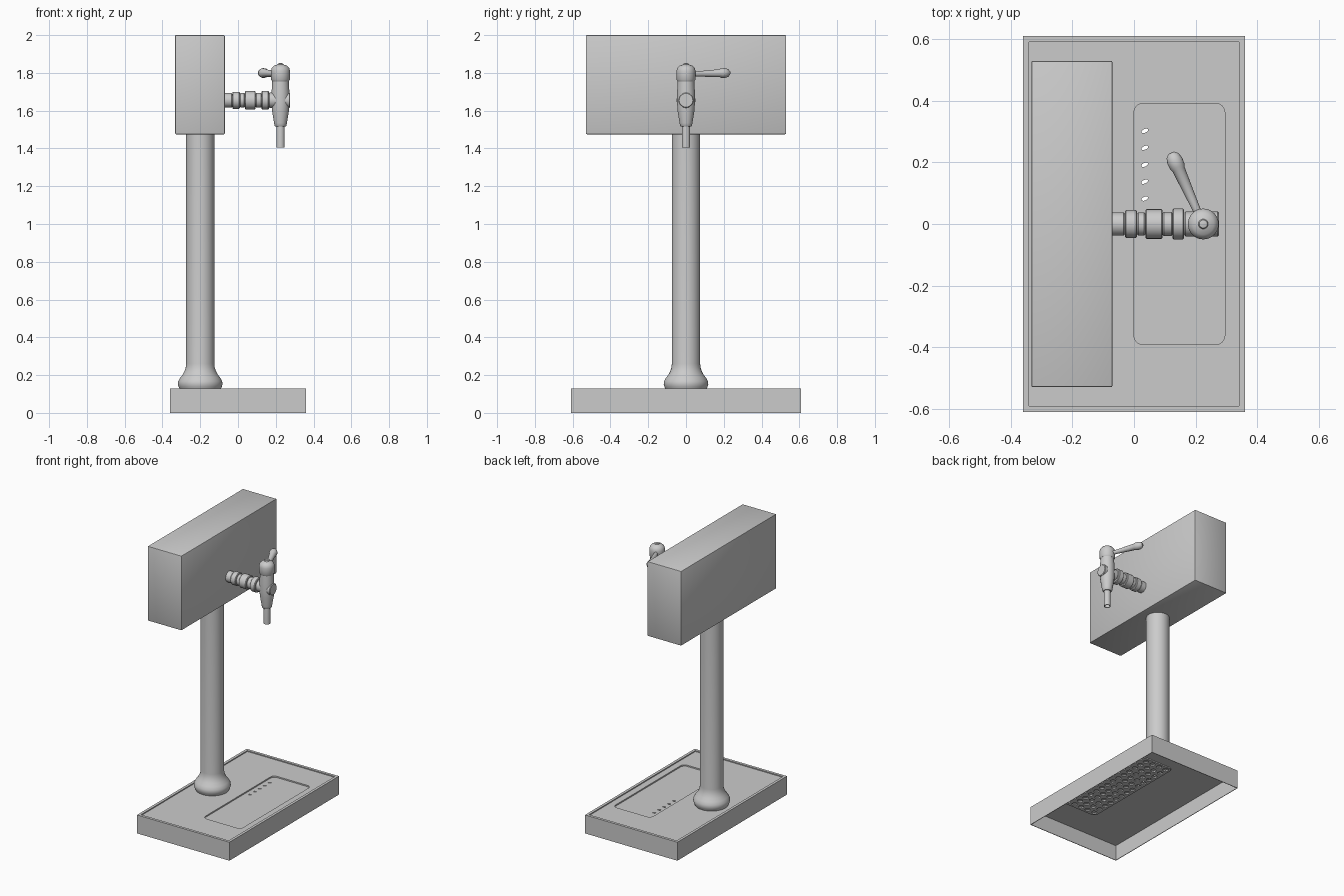
import bpy, bmesh, math
from mathutils import Vector, Matrix

cube = bpy.data.objects.get("Cube")
if cube:
    bpy.data.objects.remove(cube, do_unlink=True)

GREY = (0.6, 0.6, 0.6, 1)
metal = bpy.data.materials.new("plain grey")
metal.use_nodes = True
metal.diffuse_color = GREY
metal.node_tree.nodes["Principled BSDF"].inputs["Base Color"].default_value = GREY


def finish(name, bm, smooth=True):
    bmesh.ops.recalc_face_normals(bm, faces=bm.faces)
    mesh = bpy.data.meshes.new(name)
    bm.to_mesh(mesh)
    bm.free()
    mesh.materials.append(metal)
    obj = bpy.data.objects.new(name, mesh)
    bpy.context.collection.objects.link(obj)
    if smooth:
        bpy.ops.object.select_all(action="DESELECT")
        obj.select_set(True)
        bpy.context.view_layer.objects.active = obj
        bpy.ops.object.shade_smooth_by_angle(angle=math.radians(35))
    return obj


def box(name, lo, hi, bevel=0, upright_only=False, segments=2):
    bm = bmesh.new()
    lo, hi = Vector(lo), Vector(hi)
    bmesh.ops.create_cube(bm, size=1, matrix=Matrix.Translation((lo + hi) / 2)
                          @ Matrix.Diagonal((*(hi - lo), 1)))
    if bevel:
        edges = [e for e in bm.edges if not upright_only
                 or abs(e.verts[0].co.z - e.verts[1].co.z) > 1e-4]
        bmesh.ops.bevel(bm, geom=edges, offset=bevel, segments=segments,
                        profile=0.5, affect="EDGES")
    return finish(name, bm, bevel > 0)


def lathe(name, profile, origin, axis=(0, 0, 1), sides=32):
    """Turn (radius, distance) points around an axis, capping both ends."""
    bm = bmesh.new()
    turn = Vector(axis).to_track_quat("Z", "Y").to_matrix()
    rings = []
    for r, d in profile:
        rings.append([bm.verts.new(Vector(origin) + turn @ Vector(
            (r * math.cos(math.tau * i / sides), r * math.sin(math.tau * i / sides), d)))
            for i in range(sides)])
    for a, b in zip(rings, rings[1:]):
        for i in range(sides):
            j = (i + 1) % sides
            bm.faces.new((a[i], a[j], b[j], b[i]))
    bm.faces.new(rings[0])
    bm.faces.new(rings[-1])
    return finish(name, bm)


def cut(target, cutter):
    mod = target.modifiers.new(cutter.name, "BOOLEAN")
    mod.operation = "DIFFERENCE"
    mod.solver = "EXACT"
    mod.object = cutter
    cutter.hide_render = True
    cutter.hide_set(True)
    cutter.display_type = "WIRE"


def hole_cutter(name, spots, radius, z0, z1, squash=1):
    bm = bmesh.new()
    for x, y in spots:
        bmesh.ops.create_cone(bm, cap_ends=True, segments=12, radius1=radius, radius2=radius,
                              depth=z1 - z0, matrix=Matrix.Translation((x, y, (z0 + z1) / 2))
                              @ Matrix.Rotation(0.4, 4, "Z") @ Matrix.Diagonal((1, squash, 1, 1)))
    return finish(name, bm, False)


# Base tray: hollow underneath, raised rim, sunken drip panel
base = box("base_tray", (-0.36, -0.61, 0), (0.36, 0.61, 0.13))
cut(base, box("hollow_cutter", (-0.356, -0.606, -0.1), (0.356, 0.606, 0.108)))
cut(base, box("deck_cutter", (-0.341, -0.591, 0.123), (0.341, 0.591, 0.2)))
cut(base, box("panel_cutter", (0, -0.392, 0.114), (0.295, 0.392, 0.2), 0.03, True, 6))

# Drip grille beneath the deck with rows of round holes
grille = box("drip_grille", (0.002, -0.39, 0.1), (0.293, 0.39, 0.1085), 0.03, True, 6)
grid = [(0.035 + 0.055 * i, 0.055 * (j - 6.5)) for i in range(5) for j in range(14)]
cut(grille, hole_cutter("grille_hole_cutter", grid, 0.018, 0.09, 0.12))

# Narrow drain slots through the deck
slots = [(x, y) for x, y in grid if x < 0.05 and 0.05 < y < 0.32]
cut(base, hole_cutter("drain_slot_cutter", slots, 0.012, 0.09, 0.2, 0.5))

# Column with flared foot
lathe("column", [(0.105, 0.12), (0.114, 0.138), (0.118, 0.152), (0.116, 0.168), (0.106, 0.186),
                 (0.092, 0.204), (0.083, 0.222), (0.077, 0.24), (0.075, 0.26), (0.075, 1.48)],
      (-0.2, 0, 0), sides=48)

# Head box
box("head_box", (-0.333, -0.53, 1.475), (-0.07, 0.53, 2), 0.005)

# Shank with collars, running forward to the tap
rings = [(-0.075, -0.03, 0.038), (-0.03, 0.01, 0.045), (0.01, 0.037, 0.038),
         (0.037, 0.093, 0.048), (0.093, 0.125, 0.039), (0.125, 0.163, 0.05),
         (0.163, 0.2, 0.04)]
shank = []
for start, end, r in rings:
    shank += [(r - 0.004, start), (r, start + 0.004), (r, end - 0.004), (r - 0.004, end)]
lathe("shank", shank, (0, 0, 1.655), (1, 0, 0))
lathe("tap_front_plug", [(0.04, 0.17), (0.04, 0.272), (0.036, 0.276)], (0, 0, 1.655), (1, 0, 0))

# Tap body with spout and domed cap
TAP = (0.225, 0, 0)
lathe("tap_body", [(0.027, 1.515), (0.032, 1.522), (0.034, 1.535), (0.045, 1.6), (0.047, 1.64),
                   (0.047, 1.7), (0.043, 1.765)], TAP)
lathe("spout", [(0.02, 1.53), (0.022, 1.5), (0.022, 1.405), (0.017, 1.405), (0.017, 1.44)], TAP)
lathe("tap_cap", [(0.044, 1.755), (0.05, 1.765), (0.05, 1.81), (0.046, 1.826), (0.034, 1.838),
                  (0.016, 1.844), (0.013, 1.85), (0.004, 1.852)], TAP)

# Lever handle, swept back to one side
root, tip = Vector((0.215, 0.02, 1.793)), Vector((0.125, 0.222, 1.8))
length = (tip - root).length
lathe("lever", [(0.012, 0), (0.015, length * 0.3), (0.021, length * 0.78), (0.025, length * 0.82),
                (0.026, length * 0.92), (0.021, length), (0.01, length + 0.01)],
      root, tip - root, 20)
